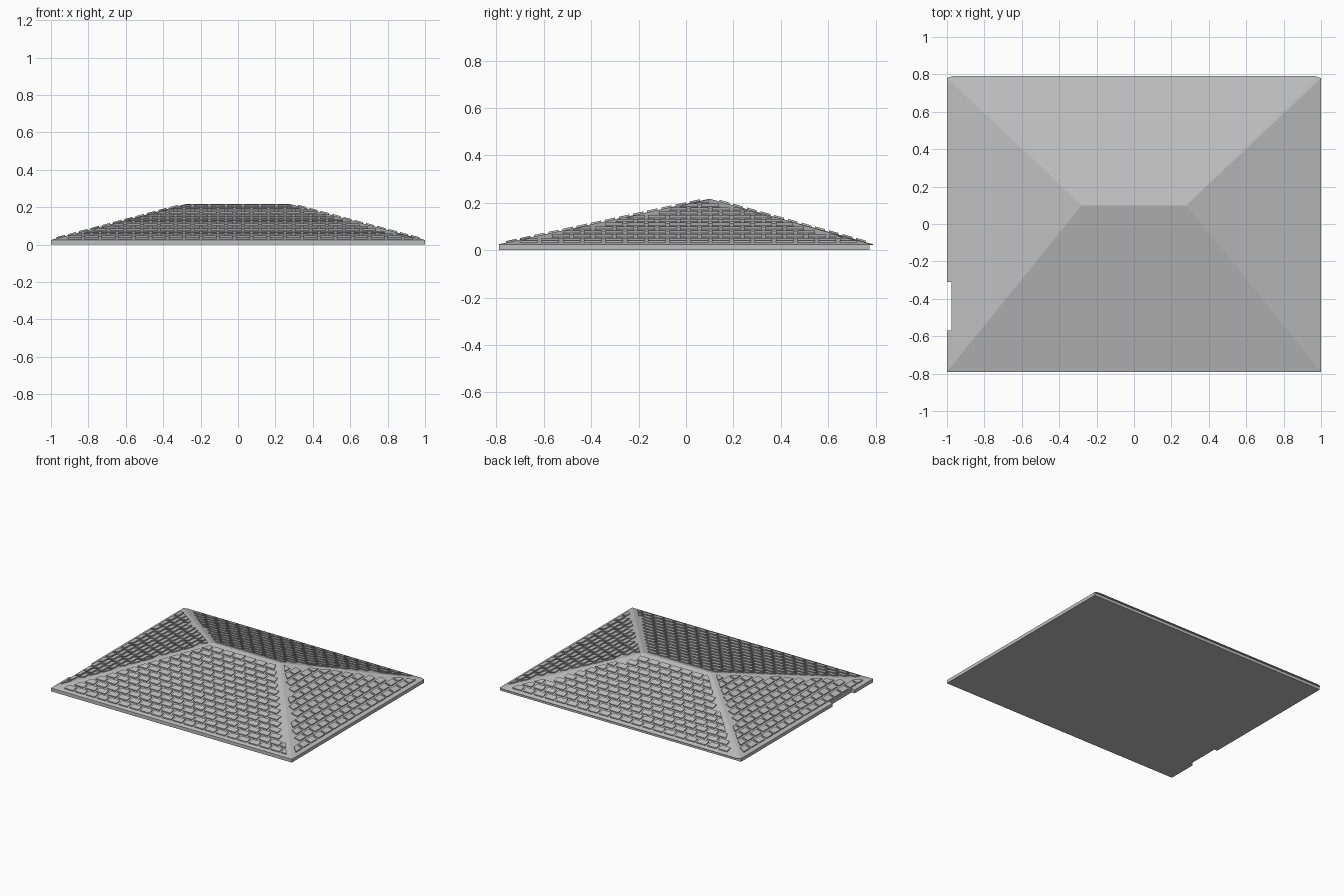
import bpy, bmesh
from mathutils import Vector

if "Cube" in bpy.data.objects:
    bpy.data.objects.remove(bpy.data.objects["Cube"])

EAVE, PEAK = 0.025, 0.217     # heights of eave and ridge
grey = bpy.data.materials.new("roof grey")
grey.diffuse_color = (0.52, 0.52, 0.52, 1)
grey.use_nodes = True
grey.node_tree.nodes["Principled BSDF"].inputs["Base Color"].default_value = grey.diffuse_color


def finish(bm, name):
    bmesh.ops.recalc_face_normals(bm, faces=bm.faces)
    me = bpy.data.meshes.new(name)
    bm.to_mesh(me)
    bm.free()
    ob = bpy.data.objects.new(name, me)
    bpy.context.collection.objects.link(ob)
    me.materials.append(grey)
    return ob


def hull(name, points):
    bm = bmesh.new()
    verts = [bm.verts.new(p) for p in points]
    bmesh.ops.convex_hull(bm, input=verts)
    bmesh.ops.dissolve_limit(bm, angle_limit=0.002, verts=bm.verts, edges=bm.edges)
    return finish(bm, name)


def box(name, x0, x1, y0, y1, z0, z1):
    return hull(name, [(x, y, z) for x in (x0, x1) for y in (y0, y1) for z in (z0, z1)])


# Flat slab and the hipped roof body, slightly overhanging at the back
slab = box("roof_slab", -1, 1, -0.79, 0.775, 0, EAVE)
ridge = [Vector((s * 0.28, 0.1, PEAK)) for s in (-1, 1)]
eave = [(s * x, y) for s in (-1, 1) for x, y in ((1, -0.79), (1, 0.78), (0.97, 0.79))]
body = hull("roof_body", [(x, y, z) for x, y in eave for z in (EAVE - 0.004, EAVE)] + ridge)

# Small notch in the left eave
cutter = box("notch_cutter", -1.1, -0.975, -0.57, -0.31, -0.1, 0.2)
cutter.hide_render = True
cutter.hide_viewport = True
for ob in (slab, body):
    mod = ob.modifiers.new("notch", 'BOOLEAN')
    mod.operation = 'DIFFERENCE'
    mod.solver = 'EXACT'
    mod.object = cutter


def tiles(name, a, b, c, d, pitch=0.06, width=0.09, gap=0.016, margin=0.04, lift=0.007):
    """Staggered tiles on the slope with eave a-b and upper edge c-d."""
    along = (b - a).normalized()
    up = (c - a) - along * (c - a).dot(along)
    run = Vector((up.x, up.y)).length
    uc, ud, ub = (c - a).dot(along), (d - a).dot(along), (b - a).length
    start, stop = 0.03 / run, 1 - 0.025 / run
    rows = round((stop - start) * run / pitch)
    step = (stop - start) / rows
    bm = bmesh.new()
    for r in range(rows):
        t0 = start + r * step
        t1 = t0 + step - gap / run
        lo = [uc * t + margin for t in (t0, t1)]
        hi = [ub + (ud - ub) * t - margin for t in (t0, t1)]
        for i in range(int(ub / width) + 2):
            u0 = (i - 0.5 * (r % 2)) * width
            u1 = u0 + width - gap
            p0, p1 = max(u0, lo[0]), min(u1, hi[0])
            q0, q1 = max(u0, lo[1]), min(u1, hi[1])
            if p1 - p0 < 0.01 or q1 - q0 < 0.004:
                continue
            quad = [a + along * u + up * t for u, t in ((p0, t0), (p1, t0), (q1, t1), (q0, t1))]
            low = [bm.verts.new(p - Vector((0, 0, 0.002))) for p in quad]
            top = [bm.verts.new(p + Vector((0, 0, lift))) for p in quad]
            bm.faces.new(top)
            bm.faces.new(low[::-1])
            for k in range(4):
                n = (k + 1) % 4
                bm.faces.new((low[k], low[n], top[n], top[k]))
    return finish(bm, name)


# Tiled slopes
fl, fr = Vector((-1, -0.79, EAVE)), Vector((1, -0.79, EAVE))
bl, br = Vector((-1, 0.79, EAVE)), Vector((1, 0.79, EAVE))
left, right = ridge
tiles("front_tiles", fl, fr, left, right)
tiles("right_tiles", fr, br, right, right)
tiles("back_tiles", br, bl, right, left)
tiles("left_tiles", bl, fl, left, left)
